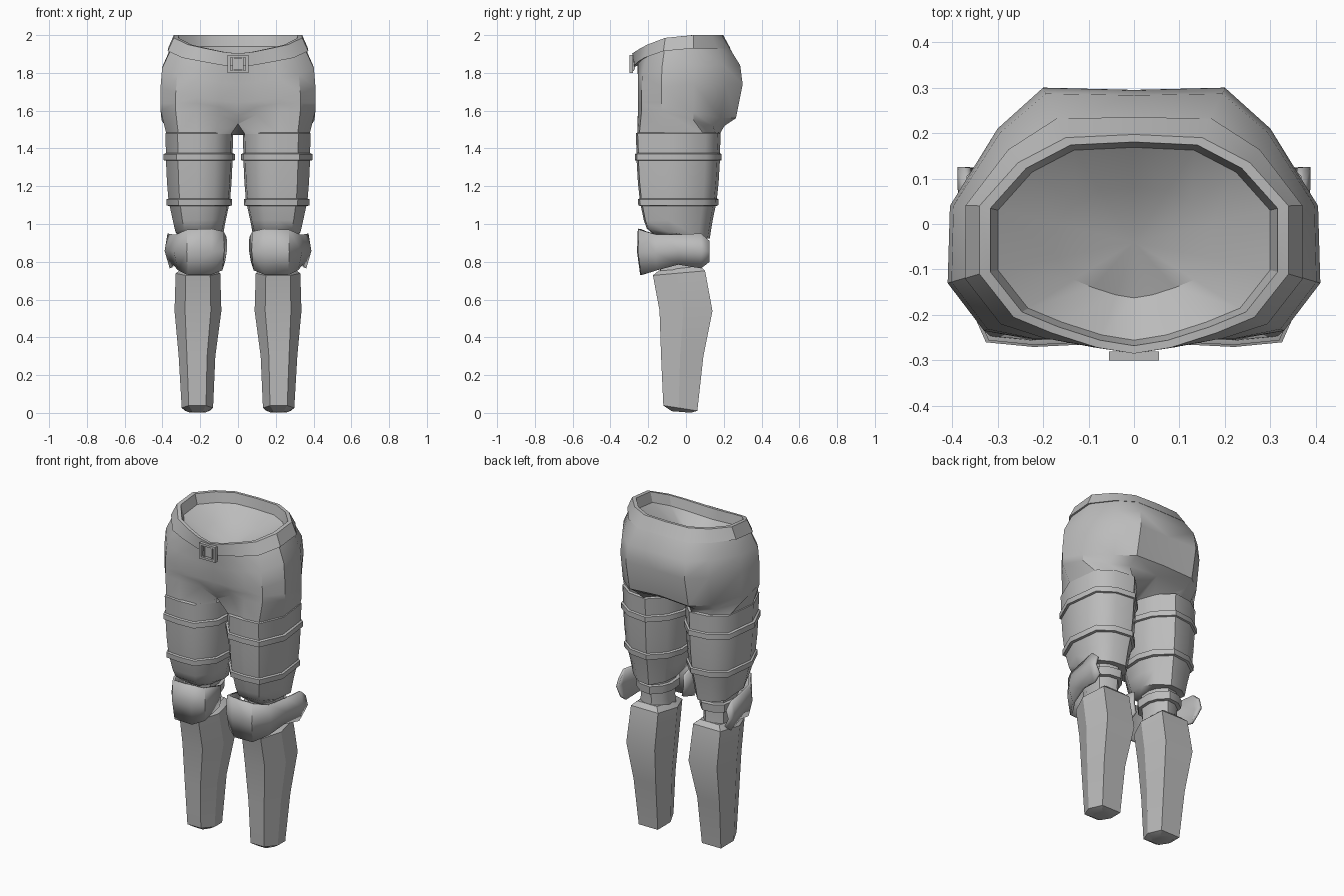
import bpy
import bmesh
from mathutils import Vector

cube = bpy.data.objects.get("Cube")
if cube:
    bpy.data.objects.remove(cube, do_unlink=True)

grey = bpy.data.materials.new("plain_grey")
grey.use_nodes = True
grey.diffuse_color = (0.5, 0.5, 0.5, 1)
grey.node_tree.nodes["Principled BSDF"].inputs["Base Color"].default_value = grey.diffuse_color


def build(name, lofts, angle=0.6, caps=False, thickness=0):
    """Skin each (rows, closed) pair; rows run upward, columns clockwise from above."""
    bm = bmesh.new()
    for rows, closed in lofts:
        grid = [[bm.verts.new(p) for p in row] for row in rows]
        count = len(grid[0])
        for low, high in zip(grid, grid[1:]):
            for i in range(count if closed else count - 1):
                j = (i + 1) % count
                bm.faces.new((low[i], high[i], high[j], low[j]))
        if caps:
            bm.faces.new(grid[0])
            bm.faces.new(grid[-1][::-1])
    bmesh.ops.remove_doubles(bm, verts=bm.verts, dist=0.0005)
    mesh = bpy.data.meshes.new(name)
    bm.to_mesh(mesh)
    bm.free()
    obj = bpy.data.objects.new(name, mesh)
    bpy.context.collection.objects.link(obj)
    mesh.materials.append(grey)
    if thickness:
        solid = obj.modifiers.new("thickness", 'SOLIDIFY')
        solid.thickness = thickness
    obj.modifiers.new("mirror", 'MIRROR').use_clip = True
    bpy.ops.object.select_all(action='DESELECT')
    obj.select_set(True)
    bpy.context.view_layer.objects.active = obj
    bpy.ops.object.shade_smooth_by_angle(angle=angle)


def box(name, x, y, z, w, d, h):
    bpy.ops.mesh.primitive_cube_add(size=1, location=(x, y, z))
    obj = bpy.context.object
    obj.name = name
    obj.scale = (w, d, h)
    obj.data.materials.append(grey)


# Half outlines of waist and hips, from back centre round to front centre
WAIST = [(0, .197), (.15, .19), (.255, .135), (.34, .04), (.34, -.11),
         (.265, -.205), (.18, -.24), (.08, -.272), (0, -.285)]
HIP = [(0, .295), (.2, .3), (.3, .21), (.405, .04), (.41, -.13),
       (.33, -.235), (.22, -.255), (.1, -.25), (0, -.235)]
LOW_Z = [1.53, 1.52, 1.52, 1.55, 1.6, 1.6, 1.6, 1.58, 1.53]
# Thigh outline, from the inner back round to the inner side
THIGH = [(.06, .1), (.15, .19), (.27, .175), (.36, .11), (.385, -.1),
         (.32, -.25), (.22, -.26), (.12, -.255), (.035, -.15), (.025, 0)]


def waist_row(t, drop, scale=1):
    row = []
    for a, b in zip(WAIST, HIP):
        p = Vector(a).lerp(Vector(b), t) * scale
        row.append((p.x, p.y, 2 - 1.2 * min(a[1], 0) ** 2 - drop))
    return row


def seat_row(lift, back, front):
    """Underside of the hips, drawing the back and front centre inward."""
    row = []
    for i, ((x, y), z) in enumerate(zip(HIP, LOW_Z)):
        pull = back if i < 3 else front if i > 6 else 1
        row.append((x, y * pull, z + lift))
    return row


def thigh_row(z, sx, sy=None, cx=.205, cy=-.041, tilt=0):
    sy = sy or sx
    return [(cx + (x - .205) * sx, cy + (y + .035) * sy, z - y * tilt) for x, y in THIGH]


# Pelvis: hip shell splitting at the crotch into two thigh openings
low = seat_row(0, .68, .86)
crotch = (0, -.01, 1.47)
build("hips", [
    ([thigh_row(1.4, .95), thigh_row(1.47, .96), low + [crotch]], True),
    ([low, seat_row(.04, .88, .95), waist_row(1, .26), waist_row(.88, .16),
      waist_row(.33, .05, .965)], False)])

# Belt, turning over the rim into a shallow lining
lining = [[(x * s, -.04 + (y + .04) * s, z - d) for x, y, z in waist_row(0, 0)]
          for s, d in ((.93, 0), (.88, .06), (.5, .13))]
lining.append([(0, -.04, 1.81)] * len(WAIST))
build("belt", [([waist_row(.33, .065, .95), waist_row(.33, .07, 1.025),
                 waist_row(0, 0)] + lining, False)], angle=.5)

# Buckle
for side in (-1, 1):
    box("buckle_side", side * .048, -.29, 1.848, .014, .02, .095)
    box("buckle_bar", 0, -.29, 1.848 + side * .041, .11, .02, .013)
    box("buckle_keeper", side * .025, -.285, 1.848, .008, .02, .075)
box("buckle_tongue", 0, -.28, 1.848, .05, .02, .06)

# Thigh armour: three plates with raised trims
build("thigh_armour", [([
    thigh_row(.93, .5), thigh_row(.945, .7, .74, tilt=.12), thigh_row(1.02, .78, .81),
    thigh_row(1.095, .87, .88),
    thigh_row(1.098, .96, .94), thigh_row(1.13, .97, .95), thigh_row(1.135, .91),
    thigh_row(1.22, .95), thigh_row(1.335, .98),
    thigh_row(1.338, 1.05, 1.02), thigh_row(1.37, 1.05, 1.02), thigh_row(1.375, .98),
    thigh_row(1.48, 1), thigh_row(1.485, .95)], True)], angle=.85, caps=True)

# Knee joint and strap behind the guard
build("knee_joint", [([thigh_row(z, s, cx=.21, cy=-.03) for z, s in
                       ((.72, .5), (.8, .46), (.96, .5))], True)], caps=True)
build("knee_strap", [([thigh_row(z, s, cx=.21, cy=-.03) for z, s in
                       ((.85, .46), (.852, .57), (.9, .59), (.902, .46))], True)])

# Knee guard: bowed plate wrapping the front, with a flared wing on the outer side
GUARD = [(.37, .125, .8, .91), (.37, .08, .765, .95), (.35, -.04, .785, .945),
         (.325, -.16, .755, .945), (.27, -.25, .73, .97), (.14, -.255, .73, .975),
         (.075, -.215, .755, .96), (.06, -.08, .8, .93)]
guard_rows = []
for f, front, flare in ((0, .94, .95), (.5, 1.02, 1.11), (1, 1, 1.02)):
    row = []
    for x, y, bottom, top in GUARD:
        across = flare if x > .3 else front
        row.append((.2 + (x - .2) * across, -.05 + (y + .05) * (front if y < 0 else 1),
                    bottom + (top - bottom) * f))
    guard_rows.append(row)
build("knee_guard", [(guard_rows, False)], angle=.7, thickness=.015)

# Shin guard: faceted six-sided sleeve, broad at the calf
HEX = [(-.78, 1), (.78, 1), (1, -.1), (.55, -1), (-.55, -1), (-1, -.1)]


def shin_row(z, cx, rx, cy, ry, slope=0):
    return [(cx + x * rx, cy + y * ry, z - y * slope) for x, y in HEX]


build("shin_guard", [([
    shin_row(.005, .215, .05, -.025, .05, .004), shin_row(.025, .215, .083, -.03, .09, .014),
    shin_row(.3, .217, .097, -.02, .112), shin_row(.54, .212, .124, 0, .14),
    shin_row(.74, .212, .118, -.037, .138, -.012),
    shin_row(.765, .212, .085, -.035, .11, -.012)], True)], angle=.5, caps=True)
